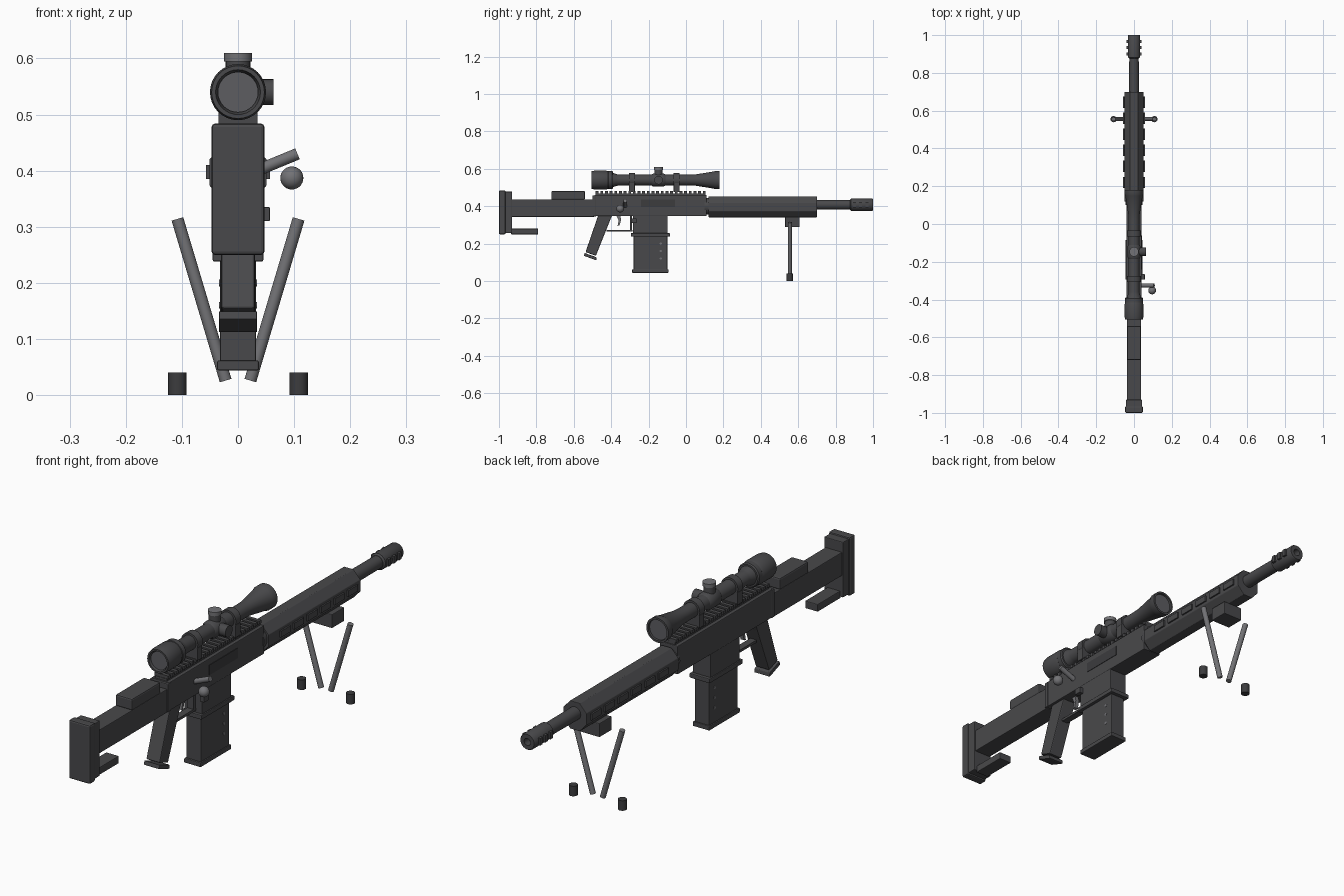
import bpy, bmesh, math
from mathutils import Vector

if "Cube" in bpy.data.objects:
    bpy.data.objects.remove(bpy.data.objects["Cube"])


def mat(name, r, g, b):
    m = bpy.data.materials.new(name)
    m.diffuse_color = (r, g, b, 1)
    m.use_nodes = True
    m.node_tree.nodes["Principled BSDF"].inputs["Base Color"].default_value = m.diffuse_color
    return m


DARK = mat("dark_grey", 0.066, 0.066, 0.07)
BLACK = mat("near_black", 0.045, 0.045, 0.048)
STEEL = mat("steel_grey", 0.17, 0.17, 0.18)
LENS = mat("lens_grey", 0.11, 0.11, 0.12)


def finish(name, bm, m, bevel=0, smooth=False):
    bmesh.ops.recalc_face_normals(bm, faces=bm.faces[:])
    me = bpy.data.meshes.new(name)
    bm.to_mesh(me)
    bm.free()
    me.materials.append(m)
    ob = bpy.data.objects.new(name, me)
    bpy.context.collection.objects.link(ob)
    if bevel:
        b = ob.modifiers.new("bevel", 'BEVEL')
        b.width, b.segments = bevel, 2
    if smooth:
        bpy.ops.object.select_all(action='DESELECT')
        ob.select_set(True)
        bpy.context.view_layer.objects.active = ob
        bpy.ops.object.shade_smooth_by_angle(angle=math.radians(35))
    return ob


def box(name, x, y, z, m=DARK, bevel=0.003):
    """Box from (min, max) ranges."""
    bm = bmesh.new()
    bmesh.ops.create_cube(bm, size=1)
    for v in bm.verts:
        v.co = [r[0] if c < 0 else r[1] for c, r in zip(v.co, (x, y, z))]
    return finish(name, bm, m, bevel)


def rod(name, a, b, r, m=DARK, n=24):
    """Cylinder between two points."""
    a, b = Vector(a), Vector(b)
    bm = bmesh.new()
    bmesh.ops.create_cone(bm, cap_ends=True, segments=n, radius1=r, radius2=r, depth=(b - a).length)
    q = (b - a).to_track_quat('Z', 'Y')
    for v in bm.verts:
        v.co = q @ v.co + (a + b) / 2
    return finish(name, bm, m, 0, True)


def lathe(name, prof, z, m=DARK, n=32):
    """Closed (y, radius) profile spun round an axis along y at height z."""
    bm = bmesh.new()
    rings = [[bm.verts.new((r * math.cos(t), y, z + r * math.sin(t)))
              for t in [2 * math.pi * i / n for i in range(n)]] for y, r in prof]
    for p, q in zip(rings, rings[1:]):
        for i in range(n):
            bm.faces.new((p[i], p[(i + 1) % n], q[(i + 1) % n], q[i]))
    bm.faces.new(rings[0])
    bm.faces.new(rings[-1])
    return finish(name, bm, m, 0, True)


def side_profile(name, pts, w, m=DARK, bevel=0.004):
    """(y, z) outline extruded to half-width w."""
    bm = bmesh.new()
    f = bm.faces.new([bm.verts.new((-w, y, z)) for y, z in pts])
    g = bmesh.ops.extrude_face_region(bm, geom=[f])
    for v in g['geom']:
        if isinstance(v, bmesh.types.BMVert):
            v.co.x = w
    return finish(name, bm, m, bevel)


# Stock
box("recoil_pad", (-.047, .047), (-1, -.965), (.25, .484), DARK, .006)
box("butt_plate", (-.042, .042), (-.97, -.93), (.257, .478))
box("stock_body", (-.037, .037), (-.935, -.49), (.343, .437))
box("cheek_rest", (-.037, .037), (-.72, -.54), (.435, .481), DARK, .006)
box("stock_lower_rest", (-.028, .028), (-.935, -.79), (.25, .28))
box("stock_collar", (-.042, .042), (-.5, -.48), (.346, .458))

# Receiver and top rail
box("receiver", (-.04, .04), (-.49, .11), (.347, .46))
box("rail_base", (-.026, .026), (-.485, .105), (.455, .469), DARK, 0)
for i in range(24):
    y = -.483 + i * .0249
    box("rail_tooth", (-.03, .03), (y, y + .015), (.468, .481), DARK, 0)
box("ejection_port", (.039, .042), (-.24, -.06), (.395, .435), BLACK, 0)
box("magazine_release", (.038, .057), (-.295, -.265), (.31, .335), DARK, .002)

# Bolt handle
rod("bolt_handle", (.038, -.325, .402), (.106, -.325, .43), .0105, STEEL)
bm = bmesh.new()
bmesh.ops.create_uvsphere(bm, u_segments=24, v_segments=14, radius=.0205)
bmesh.ops.translate(bm, verts=bm.verts, vec=(.096, -.352, .387))
finish("bolt_knob", bm, STEEL, 0, True)

# Pistol grip, trigger and guard
side_profile("pistol_grip", [(-.47, .35), (-.395, .35), (-.408, .32), (-.482, .135), (-.537, .155)], .03)
side_profile("grip_cap", [(-.542, .15), (-.48, .128), (-.478, .112), (-.486, .113), (-.546, .135)], .034, DARK, .002)
box("trigger_guard_bottom", (-.014, .014), (-.425, -.285), (.264, .274), DARK, 0)
box("trigger_guard_front", (-.014, .014), (-.3, -.288), (.27, .35), DARK, 0)
side_profile("trigger", [(-.372, .35), (-.35, .35), (-.348, .325), (-.355, .298), (-.366, .295), (-.36, .323)],
             .008, STEEL, 0)

# Magazine
box("magazine_well", (-.04, .04), (-.283, -.098), (.25, .35))
box("magazine_well_lip", (-.045, .045), (-.295, -.085), (.238, .256))
box("magazine_body", (-.032, .032), (-.28, -.1), (.055, .245))
box("magazine_base", (-.037, .037), (-.288, -.094), (.044, .062))
for s in (-1, 1):
    for z in (.12, .16, .2):
        rod("witness_hole", (s * .03, -.135, z), (s * .0335, -.135, z), .006, STEEL, 12)

# Octagonal handguard with raised side panels
lathe("barrel_nut", [(.1, .045), (.125, .045)], .4)
bm = bmesh.new()
rings = [[bm.verts.new((.051 * math.cos(t) / math.cos(math.pi / 8), y, .397 + .056 * math.sin(t) / math.cos(math.pi / 8)))
          for t in [math.pi / 8 + k * math.pi / 4 for k in range(8)]] for y in (.12, .70)]
for i in range(8):
    j = (i + 1) % 8
    bm.faces.new((rings[0][i], rings[0][j], rings[1][j], rings[1][i]))
for r in rings:
    bm.faces.new(r)
finish("handguard", bm, DARK, .002)
for s in (-1, 1):
    for i in range(6):
        y = .19 + i * .085
        box("handguard_panel", sorted((s * .048, s * .057)), (y, y + .06), (.385, .41), DARK, 0)

# Barrel and muzzle brake
lathe("barrel", [(.69, .026), (.89, .025)], .408)
lathe("muzzle_brake", [(.877, .026), (.882, .033), (.995, .033), (1, .03), (1, .014), (.97, .014)], .408)
for s in (-1, 1):
    for i in range(3):
        y = .893 + i * .033
        box("brake_baffle", sorted((s * .025, s * .039)), (y, y + .016), (.394, .422), DARK, 0)

# Scope
AX = .54
lathe("scope_tube", [(-.49, .036), (-.505, .04), (-.505, .047), (-.49, .05), (-.425, .05), (-.415, .046),
                     (-.37, .031), (-.36, .029), (.02, .029), (.05, .03), (.15, .046), (.155, .049),
                     (.18, .049), (.18, .041), (.165, .04)], AX)
lathe("eyepiece_lens", [(-.497, .036), (-.485, .036)], AX, LENS)
lathe("objective_lens", [(.16, .04), (.172, .04)], AX, LENS)
lathe("magnification_ring", [(-.42, .044), (-.415, .048), (-.395, .048), (-.39, .044)], AX)
lathe("turret_saddle", [(-.185, .029), (-.175, .035), (-.12, .035), (-.11, .029)], AX)
rod("elevation_turret", (0, -.147, AX), (0, -.147, .597), .022)
rod("elevation_cap", (0, -.147, .595), (0, -.147, .61), .025, STEEL)
rod("windage_turret", (0, -.147, AX), (.063, -.147, AX), .023)
for y in (-.29, -.05):
    lathe("scope_ring", [(y - .016, .029), (y - .016, .037), (y + .016, .037), (y + .016, .029)], AX)
    box("scope_mount", (-.035, .035), (y - .016, y + .016), (.475, .525), DARK, .002)

# Bipod
box("bipod_mount", (-.044, .044), (.53, .608), (.288, .343))
for s in (-1, 1):
    rod("bipod_leg", (s * .108, .555, .314), (s * .022, .555, .026), .0108, STEEL)
    rod("bipod_foot", (s * .108, .555, 0), (s * .108, .555, .04), .0165, BLACK)
